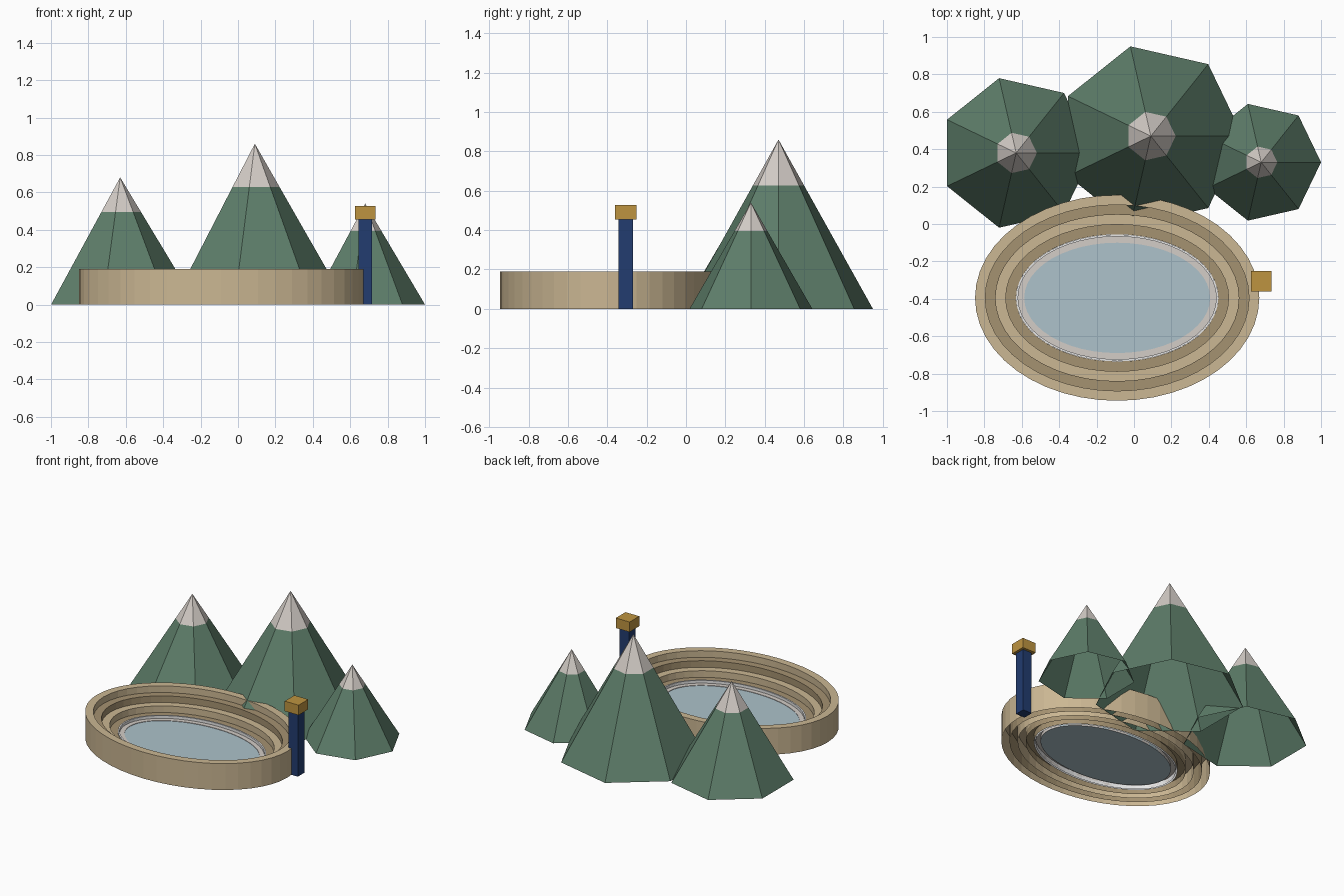
import bpy
import bmesh
from math import cos, sin, pi

cube = bpy.data.objects.get("Cube")
if cube:
    bpy.data.objects.remove(cube, do_unlink=True)


def linear(c):
    c /= 255
    return c / 12.92 if c <= 0.04045 else ((c + 0.055) / 1.055) ** 2.4


def material(name, r, g, b):
    m = bpy.data.materials.new(name)
    col = (linear(r), linear(g), linear(b), 1)
    m.diffuse_color = col
    m.use_nodes = True
    node = m.node_tree.nodes["Principled BSDF"]
    node.inputs["Base Color"].default_value = col
    node.inputs["Roughness"].default_value = 0.9
    return m


green = material("forest green", 94, 126, 106)
snow = material("snow grey", 212, 205, 199)
sand = material("light sand", 203, 183, 147)
dark_sand = material("dark sand", 165, 146, 113)
white = material("white", 250, 250, 250)
ice = material("pale ice blue", 173, 194, 203)
navy = material("navy blue", 34, 60, 112)
gold = material("gold", 190, 148, 64)


def finish(name, bm, mats):
    mesh = bpy.data.meshes.new(name)
    bm.to_mesh(mesh)
    bm.free()
    for m in mats:
        mesh.materials.append(m)
    ob = bpy.data.objects.new(name, mesh)
    bpy.context.collection.objects.link(ob)
    return ob


def ring(bm, rx, ry, z, n, cx, cy):
    return [bm.verts.new((cx + rx * cos(2 * pi * i / n), cy + ry * sin(2 * pi * i / n), z))
            for i in range(n)]


def bridge(bm, a, b, mat=0):
    n = len(a)
    for i in range(n):
        j = (i + 1) % n
        bm.faces.new((a[i], a[j], b[j], b[i])).material_index = mat


# Mountains: seven-sided open cones with a snow cap
def mountain(name, x, y, radius, height):
    bm = bmesh.new()
    t = 0.27
    base = ring(bm, radius, radius, 0, 7, x, y)
    line = ring(bm, radius * t, radius * t, height * (1 - t), 7, x, y)
    tip = bm.verts.new((x, y, height))
    bridge(bm, base, line)
    for i in range(7):
        bm.faces.new((line[i], line[(i + 1) % 7], tip)).material_index = 1
    finish(name, bm, [green, snow])


mountain("left_peak", 0.68, 0.33, 0.32, 0.54)
mountain("middle_peak", 0.09, 0.47, 0.492, 0.86)
mountain("right_peak", -0.63, 0.38, 0.41, 0.68)

# Oval arena
CX, CY, SEG = -0.09, -0.395, 48


def oval_band(name, profile, mat):
    """Sweep (rx, ry, z) points around the arena centre."""
    bm = bmesh.new()
    rings = [ring(bm, rx, ry, z, SEG, CX, CY) for rx, ry, z in profile]
    for a, b in zip(rings, rings[1:]):
        bridge(bm, a, b)
    return finish(name, bm, [mat])


# Stepped seating, dropping toward the middle, open underneath
TIERS = 4
STEP = 0.0475
for i in range(TIERS):
    rx, ry = 0.76 - 0.0547 * i, 0.55 - 0.0525 * i
    ix, iy = rx - 0.0547, ry - 0.0525
    top = STEP * (TIERS - i)
    oval_band(f"seating_tier_{i + 1}",
              [(rx, ry, 0), (rx, ry, top), (ix, iy, top), (ix, iy, top - STEP)],
              dark_sand if i % 2 else sand)

# Boards, walkway and ice sheet
oval_band("boards", [(0.541, 0.339, 0), (0.541, 0.339, 0.055),
                     (0.53, 0.328, 0.055), (0.53, 0.328, 0)], white)
oval_band("walkway", [(0.53, 0.328, 0.01), (0.53, 0.328, 0.035),
                      (0.497, 0.295, 0.035), (0.497, 0.295, 0.01)], snow)

bm = bmesh.new()
low = ring(bm, 0.497, 0.295, 0.012, SEG, CX, CY)
high = ring(bm, 0.497, 0.295, 0.032, SEG, CX, CY)
bridge(bm, low, high)
bm.faces.new(high)
bm.faces.new(low[::-1])
finish("ice_sheet", bm, [ice])


# Corner tower
def box(name, width, z0, z1, mat):
    bm = bmesh.new()
    bmesh.ops.create_cube(bm, size=1)
    for v in bm.verts:
        v.co.x = 0.681 + v.co.x * width
        v.co.y = -0.307 + v.co.y * width
        v.co.z = z0 if v.co.z < 0 else z1
    finish(name, bm, [mat])


box("tower_post", 0.073, 0, 0.455, navy)
box("tower_top", 0.11, 0.455, 0.527, gold)
